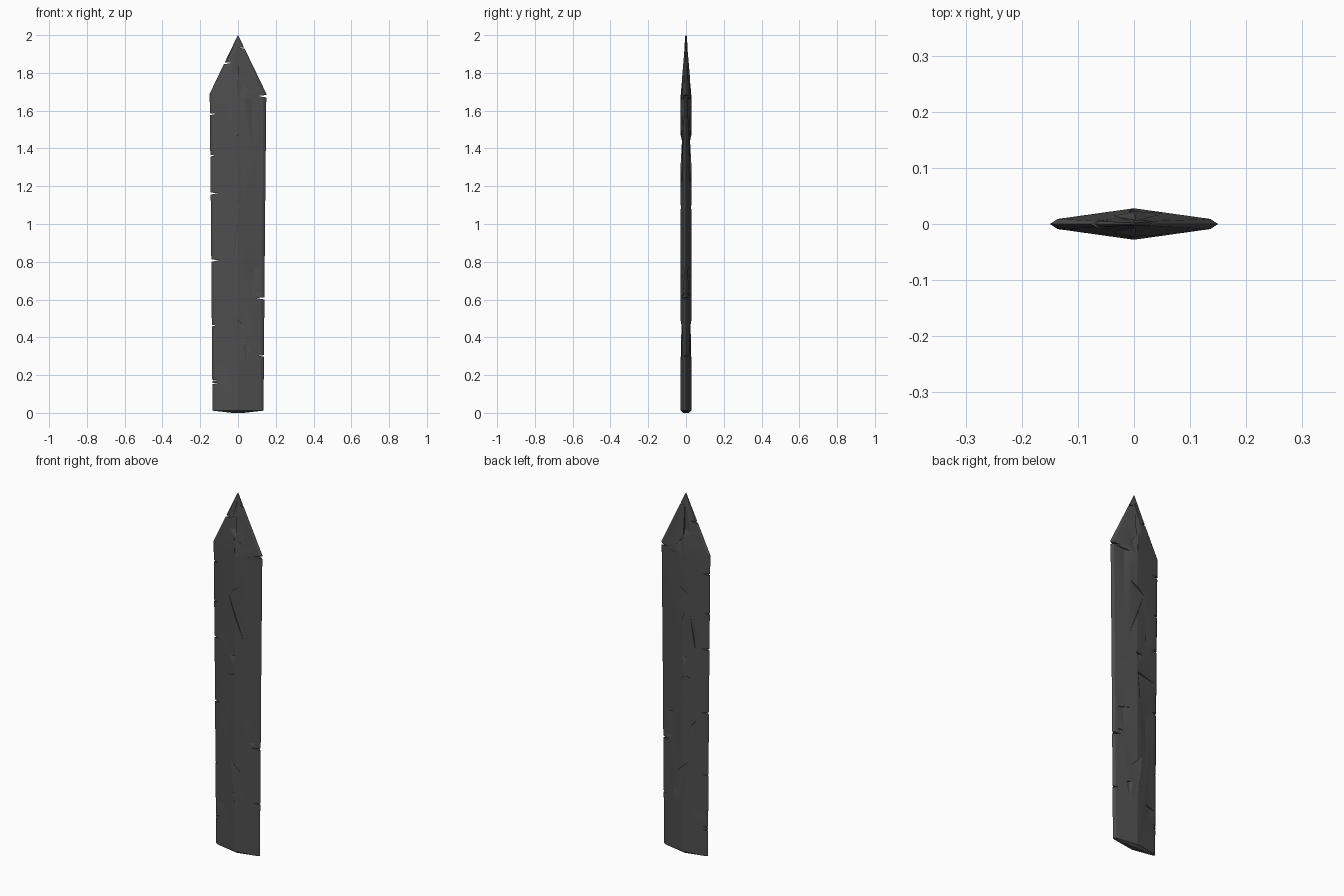
import bpy, bmesh, math

if "Cube" in bpy.data.objects:
    bpy.data.objects.remove(bpy.data.objects["Cube"])

SHOULDER = 1.69
RIDGE = 0.028

mat = bpy.data.materials.new("dark iron grey")
mat.diffuse_color = (0.075, 0.075, 0.075, 1)
mat.use_nodes = True
mat.node_tree.nodes["Principled BSDF"].inputs["Base Color"].default_value = mat.diffuse_color


def mesh_object(name, verts, faces):
    me = bpy.data.meshes.new(name)
    me.from_pydata(verts, [], faces)
    bm = bmesh.new()
    bm.from_mesh(me)
    bmesh.ops.recalc_face_normals(bm, faces=bm.faces)
    if bm.calc_volume(signed=True) < 0:
        bmesh.ops.reverse_faces(bm, faces=bm.faces)
    bm.to_mesh(me)
    bm.free()
    ob = bpy.data.objects.new(name, me)
    bpy.context.collection.objects.link(ob)
    return ob


def volume(me):
    bm = bmesh.new()
    bm.from_mesh(me)
    closed = all(e.is_manifold for e in bm.edges)
    v = bm.calc_volume(signed=True)
    bm.free()
    return v if closed else -1


def section(w, t, edge, bevel):
    return [(w, 0), (w - bevel, edge), (0, t), (bevel - w, edge),
            (-w, 0), (bevel - w, -edge), (0, -t), (w - bevel, -edge)]


# Blade body: lofted diamond section with a ground edge and a pointed tip
verts, faces = [], [tuple(range(8))]
for z, w, t, e, b in [(0.0, 0.03, 0.014, 0.010, 0.01),
                      (0.012, 0.135, RIDGE, 0.009, 0.014),
                      (1.0, 0.143, RIDGE, 0.009, 0.014),
                      (SHOULDER, 0.150, RIDGE, 0.009, 0.014),
                      (1.995, 0.003, 0.004, 0.002, 0.001)]:
    verts += [(x, y, z) for x, y in section(w, t, e, b)]
for r in range(0, 32, 8):
    for i in range(8):
        j = (i + 1) % 8
        faces.append((r + i, r + j, r + 8 + j, r + 8 + i))
verts.append((0, 0, 2.0))
faces += [(32 + i, 32 + (i + 1) % 8, 40) for i in range(8)]
blade = mesh_object("blade", verts, faces)
blade.data.materials.append(mat)


def cut(cverts, cfaces):
    """Subtract a closed cutter, keeping the result only if it stays sound."""
    tool = mesh_object("cutter", cverts, cfaces)
    tool.hide_render = True
    before = volume(blade.data)
    for solver in ('MANIFOLD', 'EXACT'):
        m = blade.modifiers.new("cut", 'BOOLEAN')
        m.operation = 'DIFFERENCE'
        m.solver = solver
        m.object = tool
        dg = bpy.context.evaluated_depsgraph_get()
        dg.update()
        new = bpy.data.meshes.new_from_object(blade.evaluated_get(dg), depsgraph=dg)
        blade.modifiers.remove(m)
        if before * 0.95 < volume(new) <= before * 1.0001:
            blade.data = new
            break
    bpy.data.objects.remove(tool, do_unlink=True)


def surface(x, z):
    k = min(1, (2.0 - z) / (2.0 - SHOULDER))
    return k * (RIDGE - 0.019 * min(abs(x) / 0.13, 1))


def half_width(z):
    if z > SHOULDER:
        return 0.15 * (2 - z) / (2 - SHOULDER)
    return 0.135 + 0.015 * z / SHOULDER


# Edge nicks: side, height, depth inwards, half opening
for s, z, d, h in [(-1, 1.85, .04, .006), (-1, 1.58, .035, .006), (-1, 1.36, .03, .005),
                   (-1, 1.16, .04, .006), (-1, .805, .04, .007), (-1, .46, .025, .005),
                   (-1, .19, .04, .006), (-1, .171, .03, .004), (-1, .154, .025, .005),
                   (1, 1.93, .025, .005), (1, 1.675, .045, .007), (1, 1.19, .035, .005),
                   (1, 1.015, .05, .008), (1, .605, .045, .006), (1, .30, .03, .005)]:
    w = half_width(z)
    cut([(s * x, y, zz) for y in (-.06, .06)
         for x, zz in ((w - d, z + .003), (w + .03, z + h * 1.6), (w + .03, z - h * 1.6))],
        [(0, 1, 2), (3, 4, 5), (0, 1, 4, 3), (1, 2, 5, 4), (2, 0, 3, 5)])

# Chipped hollows on both faces: crack ends a and b, fade-out point c,
# depth, and where along a-b the hollow is deepest
CHIPS = [((-.13, .972), (0, .992), (-.04, .66), .008, .9),
         ((.04, .775), (.145, .755), (.07, .58), .007, .4),
         ((-.035, .52), (.06, .43), (.003, .27), .009, .5),
         ((-.13, .25), (-.05, .265), (-.07, .17), .006, .5),
         ((.02, .362), (.07, .35), (.045, .25), .006, .5),
         ((-.045, 1.44), (.045, 1.50), (.05, 1.19), .010, .5),
         ((-.04, 1.34), (-.07, 1.14), (-.10, 1.20), .006, .7),
         ((-.035, 1.095), (.01, 1.10), (-.01, 1.05), .008, .5),
         ((-.01, 1.77), (.055, 1.70), (.003, 1.64), .008, .5),
         ((.04, 1.66), (.145, 1.672), (.08, 1.30), .007, .3),
         ((.002, 1.955), (.001, 1.76), (-.04, 1.79), .010, .8),
         ((-.11, .80), (-.03, .70), (-.05, .50), .005, .6),
         ((.075, .63), (.12, .64), (.10, .61), .005, .5)]
for a, b, c, depth, f in CHIPS:
    mx, mz = (a[0] + (b[0] - a[0]) * f, a[1] + (b[1] - a[1]) * f)
    for side in (-1, 1):
        pts = [(x, side * .06, z) for x, z in (a, b, c)]
        pts += [(x, side * (surface(x, z) + .0004), z) for x, z in (a, b, c)]
        pts.append((mx, side * max(surface(mx, mz) - depth, .003), mz))
        cut(pts, [(0, 1, 2), (0, 1, 4), (0, 4, 6), (0, 6, 3), (1, 2, 5, 4),
                  (2, 0, 3, 5), (3, 6, 5), (6, 4, 5)])

# Soft hollows, crisp ridge and cracks
if not blade.data.materials:
    blade.data.materials.append(mat)
bpy.ops.object.select_all(action='DESELECT')
blade.select_set(True)
bpy.context.view_layer.objects.active = blade
bpy.ops.object.shade_smooth_by_angle(angle=math.radians(14))
